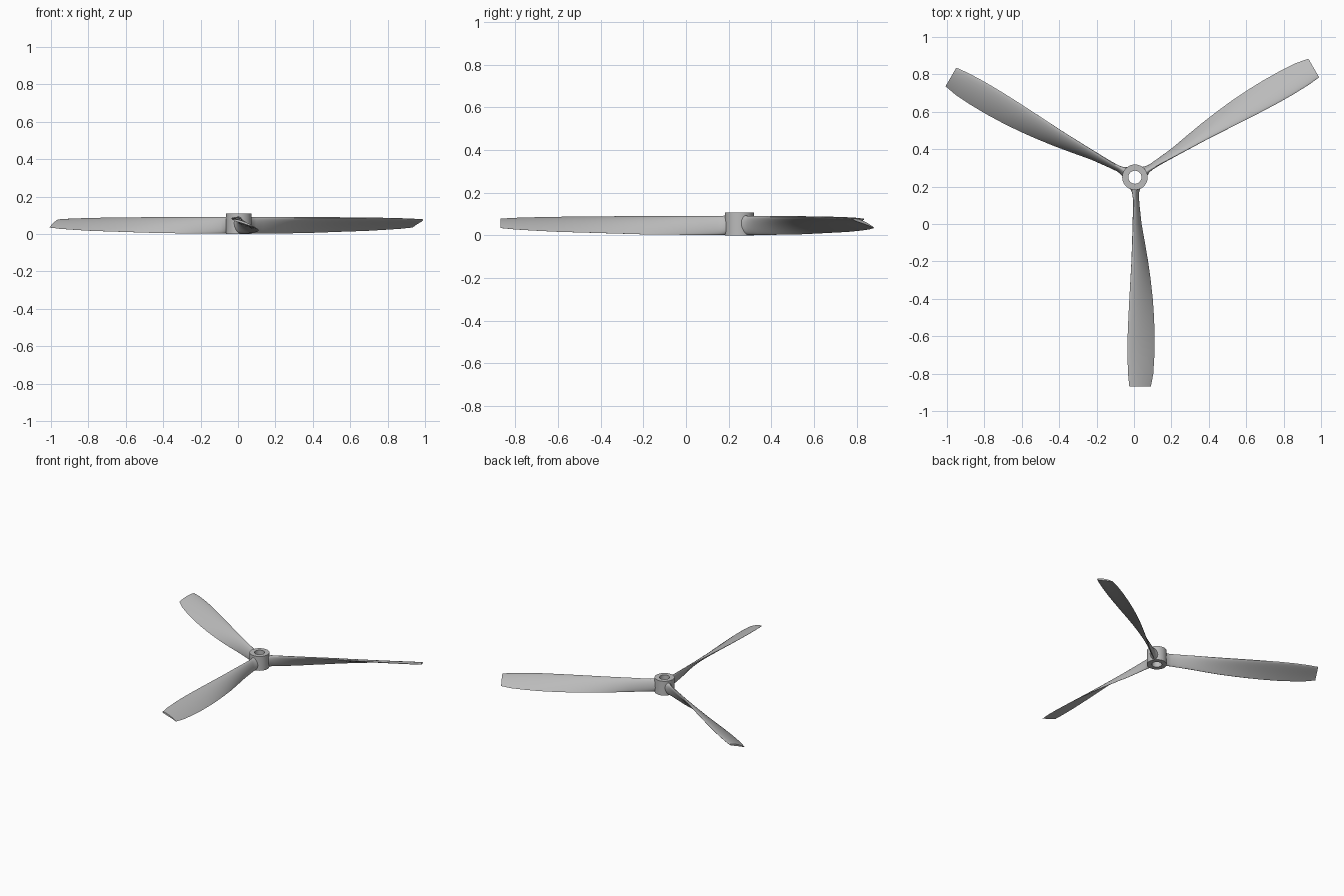
import bpy, bmesh, math
from mathutils import Matrix

if "Cube" in bpy.data.objects:
    bpy.data.objects.remove(bpy.data.objects["Cube"])

HUB = (0.005, 0.25)          # hub axis position
HUB_R, HOLE_R, HUB_H = 0.068, 0.035, 0.108

grey = bpy.data.materials.new("light grey")
grey.diffuse_color = (0.5, 0.5, 0.5, 1)
grey.use_nodes = True
grey.node_tree.nodes["Principled BSDF"].inputs["Base Color"].default_value = grey.diffuse_color


def finish(bm, name, loc=(0, 0, 0), rot=0.0):
    bmesh.ops.recalc_face_normals(bm, faces=bm.faces)
    me = bpy.data.meshes.new(name)
    bm.to_mesh(me)
    bm.free()
    me.materials.append(grey)
    ob = bpy.data.objects.new(name, me)
    ob.location = loc
    ob.rotation_euler.z = rot
    bpy.context.collection.objects.link(ob)
    bpy.ops.object.select_all(action='DESELECT')
    ob.select_set(True)
    bpy.context.view_layer.objects.active = ob
    bpy.ops.object.shade_smooth_by_angle(angle=math.radians(35))
    return ob


# Hub: square wall profile spun into a tube
bm = bmesh.new()
n = 64
profile = [(HOLE_R, 0), (HUB_R, 0), (HUB_R, HUB_H), (HOLE_R, HUB_H)]
rings = []
for i in range(n):
    a = 2 * math.pi * i / n
    rings.append([bm.verts.new((r * math.cos(a), r * math.sin(a), z)) for r, z in profile])
for i in range(n):
    p, q = rings[i], rings[(i + 1) % n]
    for j in range(4):
        k = (j + 1) % 4
        bm.faces.new((p[j], q[j], q[k], p[k]))
finish(bm, "hub", (*HUB, 0))

# Blade stations: radius, leading x, leading z, trailing x, trailing z,
# thickness, roundness (1 = ellipse, 0 = aerofoil)
STATIONS = [
    (0.050, -0.008, 0.096, 0.008, 0.002, 0.064, 1.0),
    (0.066, -0.006, 0.093, 0.010, 0.002, 0.050, 1.0),
    (0.080, -0.005, 0.091, 0.011, 0.002, 0.036, 1.0),
    (0.100, -0.005, 0.090, 0.013, 0.002, 0.028, 0.9),
    (0.150, -0.006, 0.090, 0.020, 0.002, 0.025, 0.7),
    (0.250, -0.010, 0.090, 0.034, 0.002, 0.023, 0.4),
    (0.350, -0.014, 0.089, 0.053, 0.003, 0.021, 0.2),
    (0.450, -0.018, 0.089, 0.070, 0.004, 0.020, 0.1),
    (0.550, -0.024, 0.088, 0.084, 0.007, 0.019, 0.0),
    (0.650, -0.030, 0.087, 0.095, 0.010, 0.018, 0.0),
    (0.750, -0.035, 0.086, 0.102, 0.013, 0.017, 0.0),
    (0.850, -0.039, 0.085, 0.105, 0.016, 0.016, 0.0),
    (0.950, -0.040, 0.083, 0.104, 0.021, 0.015, 0.0),
    (1.050, -0.037, 0.080, 0.098, 0.027, 0.014, 0.0),
    (1.120, -0.030, 0.076, 0.085, 0.034, 0.013, 0.0),
]


def half_thickness(u, roundness):
    """Section height at chord fraction u, peak close to 0.5."""
    ellipse = math.sqrt(max(0.0, u * (1 - u)))
    foil = 5 * (0.2969 * math.sqrt(u) - 0.126 * u - 0.3516 * u**2
                + 0.2843 * u**3 - 0.1036 * u**4) + 0.04 * u
    return roundness * ellipse + (1 - roundness) * foil


def section(st, m=14):
    r, lx, lz, tx, tz, th, rd = st
    dx, dz = tx - lx, tz - lz
    c = math.hypot(dx, dz)
    nx, nz = -dz / c, dx / c          # normal on the cambered side
    pts = []
    for i in range(2 * m):
        a = math.pi * i / m
        u = 0.5 - 0.5 * math.cos(a)
        h = half_thickness(u, rd) * th * (1 if i <= m else -1)
        h += (1 - rd) * 0.35 * th * 4 * u * (1 - u)
        pts.append((lx + dx * u + nx * h, -r, lz + dz * u + nz * h))
    return pts


# Three twisted blades lofted through the stations
for b in range(3):
    bm = bmesh.new()
    loops = [[bm.verts.new(p) for p in section(s)] for s in STATIONS]
    for p, q in zip(loops, loops[1:]):
        for j in range(len(p)):
            k = (j + 1) % len(p)
            bm.faces.new((p[j], p[k], q[k], q[j]))
    bm.faces.new(loops[0])
    bm.faces.new(loops[-1])
    finish(bm, f"blade_{b + 1}", (*HUB, 0), 2 * math.pi * b / 3)
